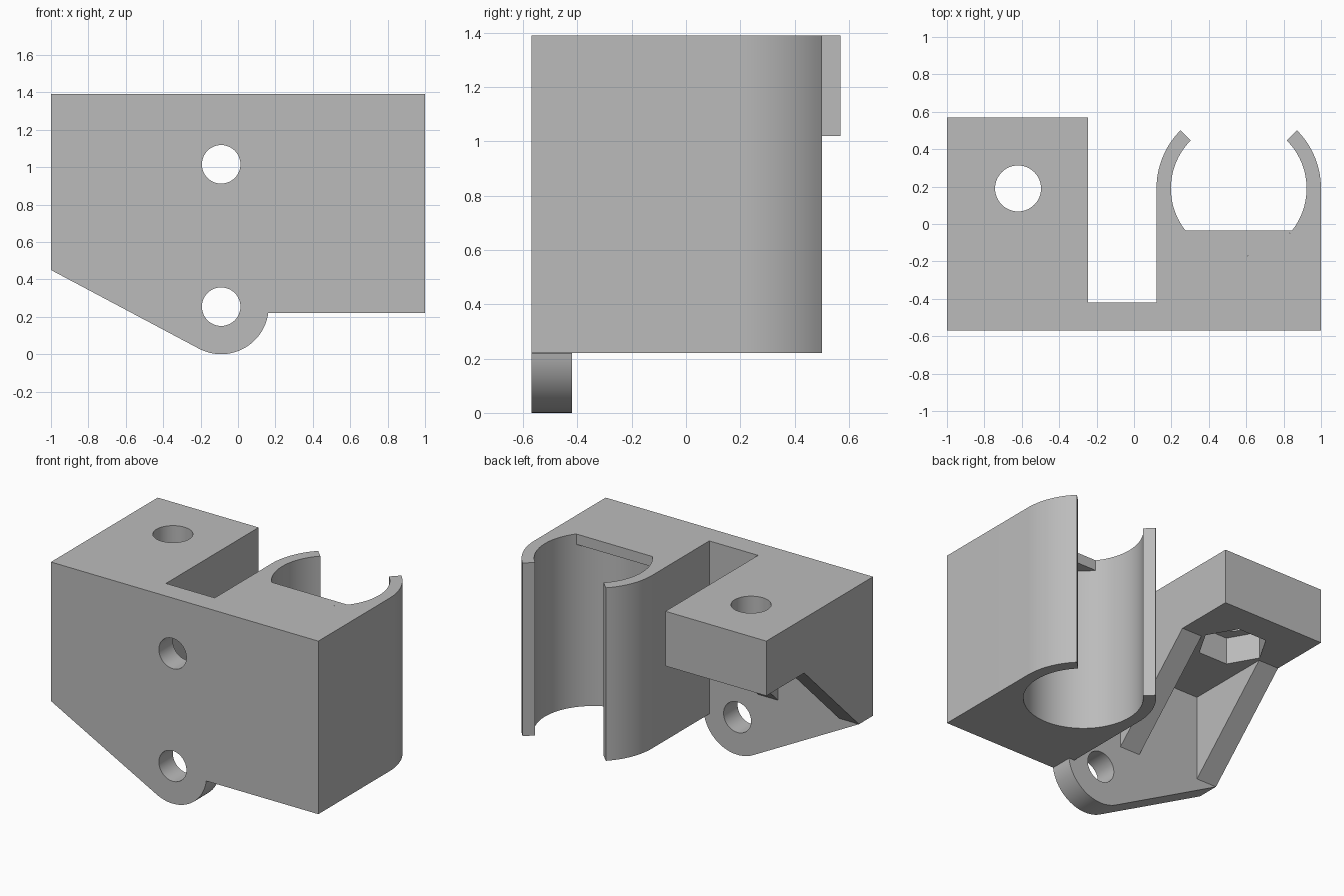
import bpy
import bmesh
from math import cos, sin, radians

cube = bpy.data.objects.get("Cube")
if cube:
    bpy.data.objects.remove(cube, do_unlink=True)

grey = bpy.data.materials.new("plain_grey")
grey.use_nodes = True
grey.diffuse_color = (0.5, 0.5, 0.5, 1)
grey.node_tree.nodes["Principled BSDF"].inputs["Base Color"].default_value = grey.diffuse_color

# Overall levels
FRONT, PLATE_BACK, TOP = -0.57, -0.42, 1.39
BASE, BLOCK_BASE = 0.22, 1.02


def arc(cx, cy, r, start, end, steps):
    """Points along an arc, angles in degrees."""
    angles = [radians(start + (end - start) * i / steps) for i in range(steps + 1)]
    return [(cx + r * cos(a), cy + r * sin(a)) for a in angles]


def circle(cx, cy, r, sides):
    return arc(cx, cy, r, 0, 360, sides)[:-1]


def prism(name, profile, axis, lo, hi):
    """Extrude a 2D profile along one axis from lo to hi."""
    place = {"x": lambda u, v, d: (d, u, v),
             "y": lambda u, v, d: (u, d, v),
             "z": lambda u, v, d: (u, v, d)}[axis]
    bm = bmesh.new()
    rings = [[bm.verts.new(place(u, v, d)) for u, v in profile] for d in (lo, hi)]
    for ring in rings:
        bm.faces.new(ring)
    n = len(profile)
    for i in range(n):
        j = (i + 1) % n
        bm.faces.new((rings[0][i], rings[0][j], rings[1][j], rings[1][i]))
    bmesh.ops.recalc_face_normals(bm, faces=bm.faces)
    mesh = bpy.data.meshes.new(name)
    bm.to_mesh(mesh)
    bm.free()
    mesh.materials.append(grey)
    obj = bpy.data.objects.new(name, mesh)
    bpy.context.collection.objects.link(obj)
    return obj


def activate(obj):
    bpy.ops.object.select_all(action="DESELECT")
    obj.select_set(True)
    bpy.context.view_layer.objects.active = obj


def cut(obj, cutter):
    """Subtract a cutter from a part, then discard the cutter."""
    cutter.hide_render = True
    mod = obj.modifiers.new("cut", "BOOLEAN")
    mod.operation = "DIFFERENCE"
    mod.solver = "EXACT"
    mod.object = cutter
    activate(obj)
    bpy.ops.object.modifier_apply(modifier=mod.name)
    bpy.data.objects.remove(cutter, do_unlink=True)


# Mounting plate with a rounded lower lobe and two screw holes
hole_x, lobe_z, lobe_r = -0.09, 0.254, 0.254
outline = [(-1, TOP), (-1, 0.45)]
outline += arc(hole_x, lobe_z, lobe_r, -118, -8, 28)
outline += [(0.16, BASE), (1, BASE), (1, TOP)]
plate = prism("mounting_plate", outline, "y", FRONT, PLATE_BACK)
for z in (lobe_z, 1.015):
    cut(plate, prism("screw_cutter", circle(hole_x, z, 0.103, 48), "y", -0.7, -0.3))

# Overhanging block with a bolt hole and a hexagonal nut pocket underneath
block_right = -0.245
bolt = (-0.62, 0.19)
block = prism("nut_block", [(-1, PLATE_BACK), (block_right, PLATE_BACK),
                            (block_right, 0.57), (-1, 0.57)], "z", BLOCK_BASE, TOP)
cut(block, prism("bolt_cutter", circle(*bolt, 0.123, 48), "z", 0.9, 1.5))
cut(block, prism("nut_cutter", circle(*bolt, 0.214, 6), "z", 0.9, BLOCK_BASE + 0.18))

# Two triangular ribs bracing the block against the plate
rib_width = 0.15
gusset = [(PLATE_BACK, 0.45), (0.165, BLOCK_BASE), (PLATE_BACK, BLOCK_BASE)]
ribs = [prism(name, gusset, "x", x, x + rib_width)
        for name, x in (("outer_rib", -1), ("inner_rib", block_right - rib_width))]

# Open cylindrical clip
cx, cy, outer, inner = 0.56, 0.19, 0.44, 0.363
outline = [(cx - outer, PLATE_BACK), (cx + outer, PLATE_BACK)]
outline += arc(cx, cy, outer, 0, 45, 14)
outline += arc(cx, cy, inner, 45, -225, 72)
outline += arc(cx, cy, outer, 135, 180, 14)
clip = prism("tube_clip", outline, "z", BASE, TOP)

# Small flat stop at the top of the clip bore
stop = prism("clip_stop", arc(cx, cy, inner, -141.8, -38.2, 28), "z", TOP - 0.07, TOP)

for part in [plate, block, clip, stop] + ribs:
    activate(part)
    bpy.ops.object.shade_smooth_by_angle(angle=radians(30))
